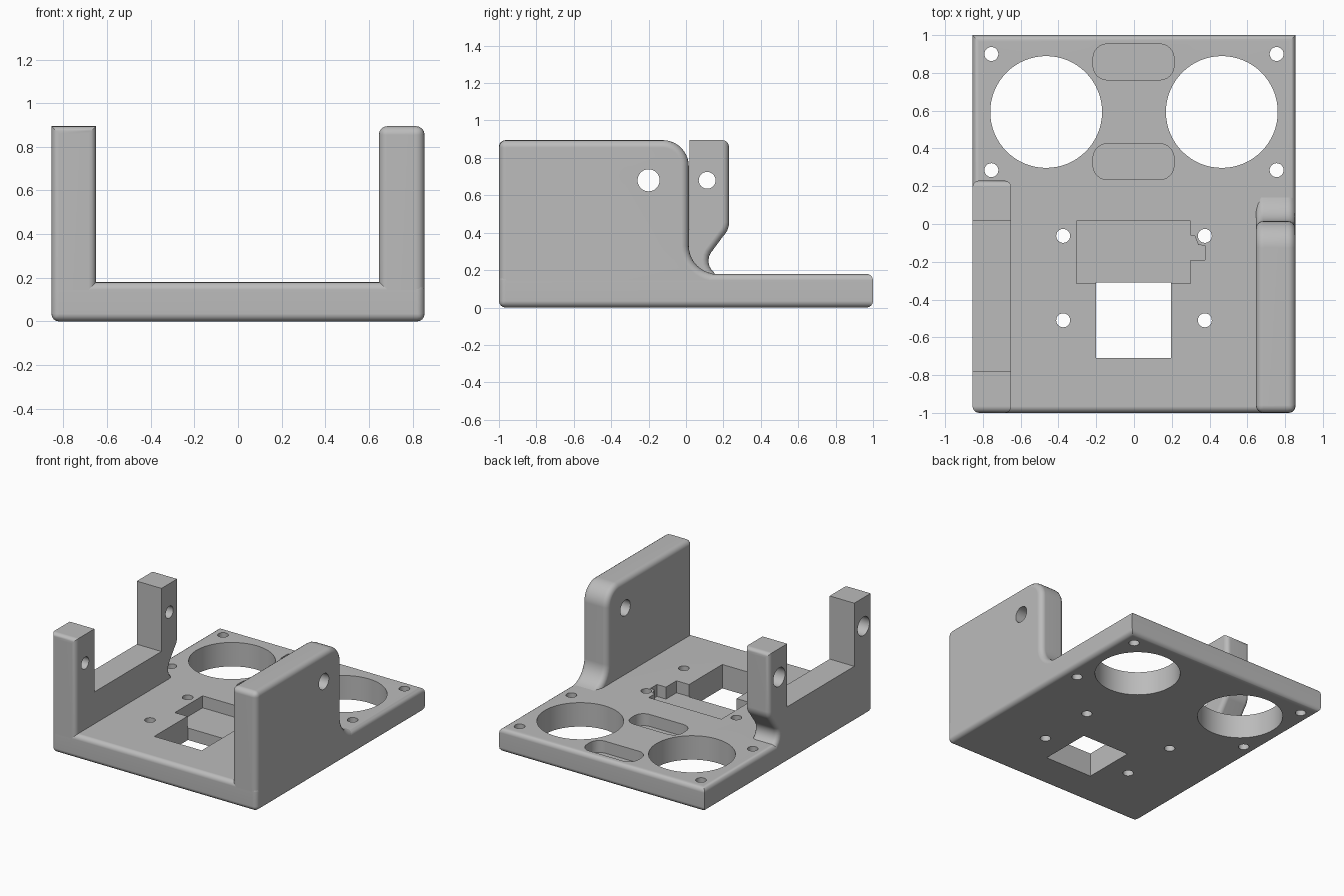
import bpy
import bmesh
from math import radians, cos, sin, pi

if "Cube" in bpy.data.objects:
    bpy.data.objects.remove(bpy.data.objects["Cube"], do_unlink=True)

grey = bpy.data.materials.new("light grey")
grey.use_nodes = True
grey.diffuse_color = (0.5, 0.5, 0.5, 1)
grey.node_tree.nodes["Principled BSDF"].inputs["Base Color"].default_value = (0.5, 0.5, 0.5, 1)

W, H, T = 0.855, 0.895, 0.18   # half width, wall height, plate thickness
INNER = 0.65                   # inner face of both side walls
SUNK = 0.1                     # side walls start inside the plate


def arc(cx, cy, r, a0, a1, n=10):
    return [(cx + r * cos(radians(a0 + (a1 - a0) * i / n)),
             cy + r * sin(radians(a0 + (a1 - a0) * i / n))) for i in range(n + 1)]


def prism(name, outline, lo, hi, axis="z", radius=0, rule=None):
    """Extrude an outline along z (xy outline) or x (yz outline), rounding edges picked by rule."""
    bm = bmesh.new()
    place = (lambda p, d: (p[0], p[1], d)) if axis == "z" else (lambda p, d: (d, p[0], p[1]))
    rings = [[bm.verts.new(place(p, d)) for p in outline] for d in (lo, hi)]
    for ring in rings:
        bm.faces.new(ring)
    for i in range(len(outline)):
        j = (i + 1) % len(outline)
        bm.faces.new((rings[0][i], rings[0][j], rings[1][j], rings[1][i]))
    bmesh.ops.recalc_face_normals(bm, faces=bm.faces)
    if rule:
        edges = [e for e in bm.edges if e.calc_face_angle(0) > radians(30)
                 and rule(e.verts[0].co, e.verts[1].co)]
        bmesh.ops.bevel(bm, geom=edges, offset=radius, segments=4, profile=0.5,
                        affect="EDGES", clamp_overlap=False)
    mesh = bpy.data.meshes.new(name)
    bm.to_mesh(mesh)
    bm.free()
    mesh.materials.append(grey)
    ob = bpy.data.objects.new(name, mesh)
    bpy.context.collection.objects.link(ob)
    return ob


def activate(ob):
    bpy.ops.object.select_all(action="DESELECT")
    ob.select_set(True)
    bpy.context.view_layer.objects.active = ob


def cut(target, outline, lo, hi, axis="z"):
    cutter = prism("cutter", outline, lo, hi, axis)
    cutter.hide_render = True
    activate(target)
    mod = target.modifiers.new("cut", "BOOLEAN")
    mod.operation, mod.solver, mod.object = "DIFFERENCE", "EXACT", cutter
    bpy.ops.object.modifier_apply(modifier=mod.name)
    bpy.data.objects.remove(cutter, do_unlink=True)


def circle(x, y, r, n=32):
    return arc(x, y, r, 0, 360 - 360 / n, n - 1)


def rect(x0, x1, y0, y1):
    return [(x0, y0), (x1, y0), (x1, y1), (x0, y1)]


def round_rect(x0, x1, y0, y1, r):
    return (arc(x1 - r, y1 - r, r, 0, 90, 6) + arc(x0 + r, y1 - r, r, 90, 180, 6)
            + arc(x0 + r, y0 + r, r, 180, 270, 6) + arc(x1 - r, y0 + r, r, 270, 360, 6))


# Base plate: every edge rounded except the rear upright corners
base = prism("base_plate", rect(-W, W, -1, 1), 0, T, radius=0.035,
             rule=lambda a, b: abs(a.z - b.z) < 0.01 or a.y < 0)

# Large round openings and screw holes
for side in (-1, 1):
    cut(base, circle(side * 0.465, 0.593, 0.296, 64), -1, 1)
    for x, y in ((0.755, 0.9), (0.755, 0.285), (0.375, -0.063), (0.375, -0.51)):
        cut(base, circle(side * x, y, 0.037, 24), -1, 1)

# Square window, stepped pocket and two shallow slots
cut(base, rect(-0.2, 0.195, -0.71, -0.31), -1, 1)
pocket = [(-0.305, -0.315), (0.3, -0.315), (0.3, -0.19), (0.375, -0.19), (0.375, -0.115),
          (0.34, -0.11), (0.32, -0.06), (0.3, -0.06), (0.3, 0.015), (-0.305, 0.015)]
cut(base, pocket, 0.09, 1)
for y0, y1 in ((0.763, 0.953), (0.235, 0.425)):
    cut(base, round_rect(-0.217, 0.212, y0, y1, 0.075), 0.09, 1)

# Solid side wall with rounded upper corner and a fillet down to the plate
wall_outline = ([(-1, SUNK), (-1, H)] + arc(-0.125, H - 0.14, 0.14, 90, 0)
                + arc(0.165, T + 0.15, 0.15, 180, 270) + [(0.165, SUNK)])
wall = prism("left_wall", wall_outline, 0.645, W, "x", 0.04,
             lambda a, b: max(a.z, b.z) > SUNK + 0.01)
cut(wall, circle(-0.2, 0.68, 0.059), 0, 1, "x")

# Notched side wall: two posts joined by a low rail, undercut at the rear
posts_outline = ([(-1, SUNK), (-1, H), (0.23, H)] + arc(0.13, 0.455, 0.1, 0, -45, 6)
                 + arc(0.2, 0.25, 0.08, 135, 245, 8) + [(0.165, SUNK)])
posts = prism("right_posts", posts_outline, -W, -INNER, "x", 0.035,
              lambda a, b: max(a.z, b.z) > SUNK + 0.01
              and (max(a.y, b.y) < -0.99 or min(a.y, b.y) > 0.1))
cut(posts, rect(-0.78, 0.018, 0.42, 2), -2, 0, "x")
for y in (-0.89, 0.113):
    cut(posts, circle(y, 0.68, 0.045), -1, 0, "x")
    cut(posts, circle(y, 0.68, 0.07), -1, -0.77, "x")

# Smooth shading with crisp edges
for ob in (base, wall, posts):
    activate(ob)
    bpy.ops.object.shade_smooth_by_angle(angle=radians(30))
    ob.modifiers.new("even shading", "WEIGHTED_NORMAL").keep_sharp = True
